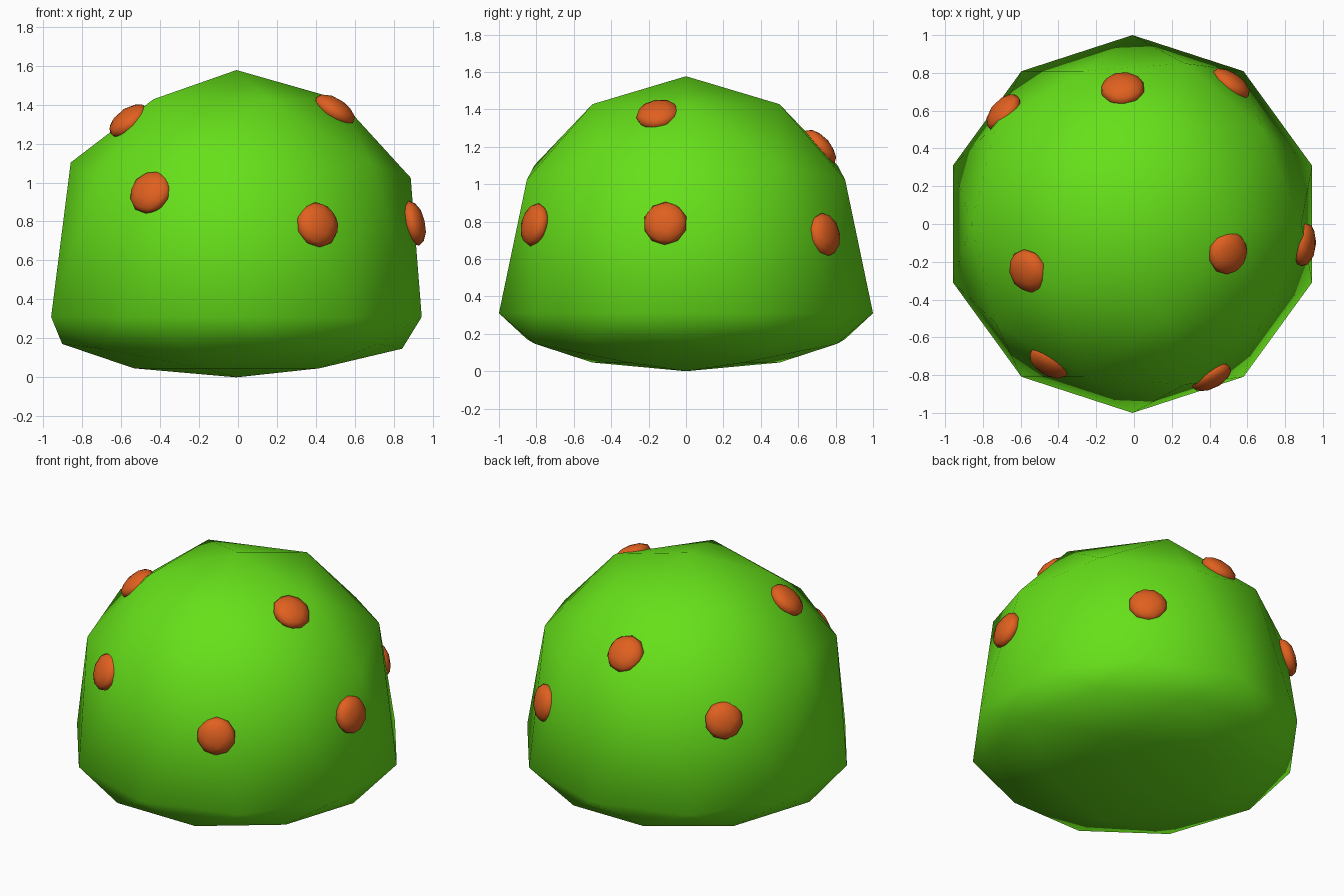
import bpy, bmesh
from mathutils import Vector, Matrix
from mathutils.bvhtree import BVHTree

if "Cube" in bpy.data.objects:
    bpy.data.objects.remove(bpy.data.objects["Cube"])

CX, RIM, LIFT = -0.008, 0.31, 0.577   # body offset, rim height, centre of the dome


def material(name, color):
    m = bpy.data.materials.new(name)
    m.diffuse_color = color
    m.use_nodes = True
    m.node_tree.nodes["Principled BSDF"].inputs["Base Color"].default_value = m.diffuse_color
    return m


def finish(bm, name, mat):
    for f in bm.faces:
        f.smooth = True
    me = bpy.data.meshes.new(name)
    bm.to_mesh(me)
    bm.free()
    me.materials.append(mat)
    ob = bpy.data.objects.new(name, me)
    bpy.context.collection.objects.link(ob)
    return ob


green = material("leaf_green", (0.133, 0.745, 0.01, 1))
orange = material("fruit_orange", (0.745, 0.117, 0.014, 1))

# Bush body: low-poly sphere, upper half raised, lower half squashed flat
bm = bmesh.new()
bmesh.ops.create_icosphere(bm, subdivisions=2, radius=1)
for v in bm.verts:
    z = v.co.z
    v.co.x += CX
    if z > 0.01:
        v.co.z = z + LIFT
    else:
        v.co.z = RIM * (1 + z)
surface = BVHTree.FromBMesh(bm)
finish(bm, "bush_body", green)

# Fruits: flattened low-poly balls half sunk into the surface
fruits = [
    (-0.06, 0.72, 1.20), (-0.69, 0.59, 0.88), (0.515, 0.745, 0.73),
    (-0.565, -0.25, 1.32), (0.495, -0.15, 1.37), (-0.45, -0.735, 0.95),
    (0.40, -0.80, 0.78), (0.90, -0.11, 0.79),
]
for i, p in enumerate(fruits):
    spot, normal, _, _ = surface.find_nearest(Vector(p))
    out = (spot - Vector((CX, 0, LIFT))).normalized()
    turn = out.to_track_quat('Z', 'Y').to_matrix().to_4x4()
    bm = bmesh.new()
    bmesh.ops.create_icosphere(
        bm, subdivisions=2, radius=1,
        matrix=Matrix.Translation(spot) @ turn @ Matrix.Diagonal((0.118, 0.118, 0.058, 1)))
    finish(bm, f"fruit_{i + 1}", orange)
